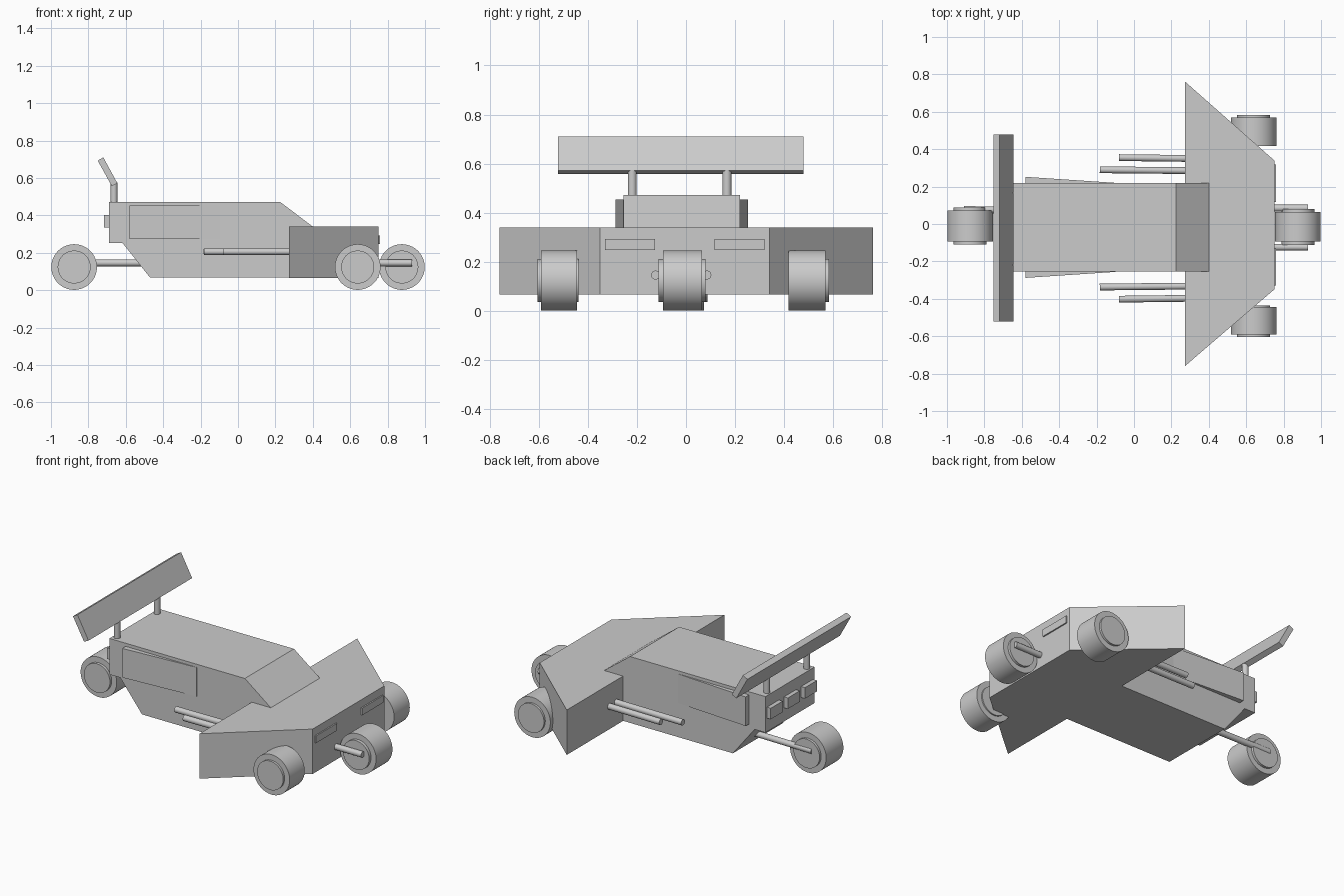
import bpy, bmesh, math
from mathutils import Vector

if "Cube" in bpy.data.objects:
    bpy.data.objects.remove(bpy.data.objects["Cube"])

CY = -0.018  # centre line of the hull


def prism(name, pts, a, b, axis):
    """Extrude a 2D outline from a to b along y (outline xz) or z (outline xy)."""
    bm = bmesh.new()

    def place(p, t):
        return (p[0], t, p[1]) if axis == 'Y' else (p[0], p[1], t)
    lo = [bm.verts.new(place(p, a)) for p in pts]
    hi = [bm.verts.new(place(p, b)) for p in pts]
    bm.faces.new(lo)
    bm.faces.new(hi[::-1])
    n = len(pts)
    for i in range(n):
        bm.faces.new((lo[i], hi[i], hi[(i + 1) % n], lo[(i + 1) % n]))
    bmesh.ops.recalc_face_normals(bm, faces=bm.faces)
    me = bpy.data.meshes.new(name)
    bm.to_mesh(me)
    bm.free()
    ob = bpy.data.objects.new(name, me)
    bpy.context.collection.objects.link(ob)
    return ob


def box(name, x, y, z):
    return prism(name, [(x[0], y[0]), (x[1], y[0]), (x[1], y[1]), (x[0], y[1])], *z, 'Z')


def rod(name, p, q, r, sides=40):
    p, q = Vector(p), Vector(q)
    bpy.ops.mesh.primitive_cylinder_add(vertices=sides, radius=r, depth=(q - p).length,
                                        location=(p + q) / 2)
    ob = bpy.context.object
    ob.name = name
    ob.rotation_euler = (q - p).to_track_quat('Z', 'Y').to_euler()
    bpy.ops.object.shade_smooth_by_angle(angle=math.radians(35))
    return ob


def wheel(name, x, tyre, hub):
    rod(name + "_tyre", (x, tyre[0], 0.124), (x, tyre[1], 0.124), 0.122, 64)
    rod(name + "_hub", (x, hub[0], 0.124), (x, hub[1], 0.124), 0.088, 48)


# Hull and swept nose
prism("hull", [(-0.69, 0.472), (0.225, 0.472), (0.40, 0.34), (0.40, 0.067),
               (-0.47, 0.067), (-0.617, 0.252), (-0.69, 0.252)], CY - 0.237, CY + 0.237, 'Y')
prism("nose_wing", [(0.272, -0.76), (0.75, -0.35), (0.75, 0.34), (0.272, 0.762)],
      0.066, 0.34, 'Z')

# Wheels
wheel("front_wheel", 0.876, (-0.093, 0.065), (-0.112, 0.08))
wheel("rear_wheel", -0.876, (-0.093, 0.073), (-0.11, 0.088))
wheel("right_wheel", 0.64, (-0.59, -0.445), (-0.604, -0.437))
wheel("left_wheel", 0.64, (0.418, 0.569), (0.43, 0.582))

# Wheel forks
rod("front_fork_right", (0.70, -0.124, 0.146), (0.93, -0.124, 0.146), 0.018)
rod("front_fork_left", (0.70, 0.085, 0.146), (0.93, 0.085, 0.146), 0.018)
rod("rear_fork", (-0.91, 0.078, 0.146), (-0.45, 0.07, 0.146), 0.018)

for s, side in ((1, "left"), (-1, "right")):
    # Flared side panels
    prism("side_panel_" + side,
          [(-0.58, CY + s * 0.20), (-0.58, CY + s * 0.27), (-0.10, CY + s * 0.238),
           (-0.10, CY + s * 0.20)], 0.275, 0.453, 'Z')
    # Headlights
    y = -0.005 + s * 0.223
    box("headlight_" + side, (0.73, 0.758), (y - 0.101, y + 0.101), (0.248, 0.292))
    # Wing posts
    y = -0.026 + s * 0.193
    rod("wing_post_" + side, (-0.663, y, 0.44), (-0.663, y, 0.575), 0.018)

# Side pipes
for name, x, y in (("outer_left", -0.08, 0.355), ("inner_left", -0.183, 0.29),
                   ("inner_right", -0.183, -0.337), ("outer_right", -0.08, -0.402)):
    rod("side_pipe_" + name, (x, y, 0.206), (0.32, y - 0.005 if y > 0 else y + 0.005, 0.206), 0.018)

# Tail lights
for i in range(3):
    y = CY + (i - 1) * 0.165
    box("tail_light_%d" % i, (-0.716, -0.67), (y - 0.058, y + 0.058), (0.335, 0.402))

# Rear wing
prism("rear_wing", [(-0.645, 0.572), (-0.675, 0.557), (-0.75, 0.693), (-0.72, 0.71)],
      -0.521, 0.479, 'Y')
